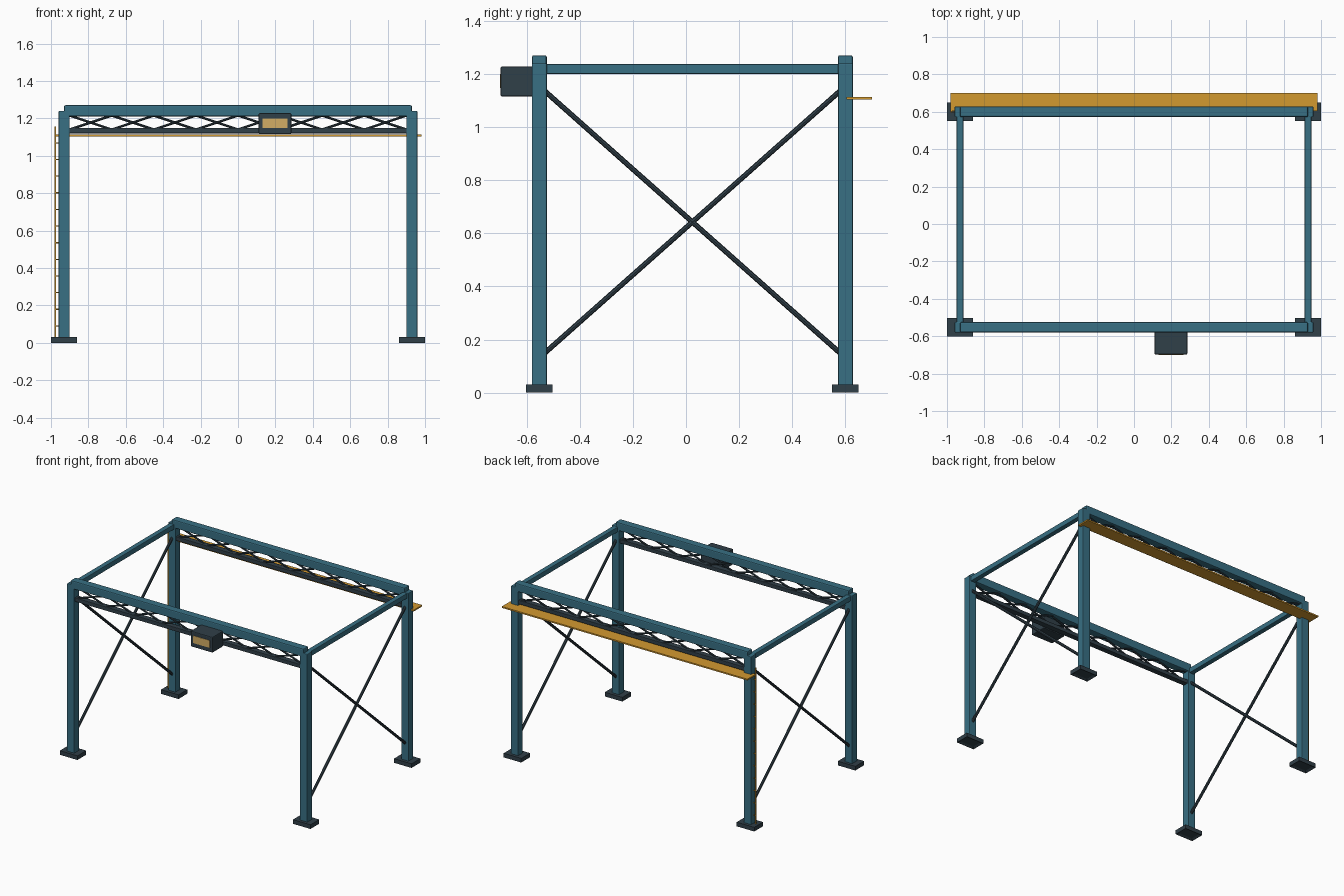
import bpy, bmesh
from mathutils import Vector

if "Cube" in bpy.data.objects:
    bpy.data.objects.remove(bpy.data.objects["Cube"])


def material(name, rgb):
    m = bpy.data.materials.new(name)
    m.diffuse_color = (*rgb, 1)
    m.use_nodes = True
    m.node_tree.nodes["Principled BSDF"].inputs["Base Color"].default_value = m.diffuse_color
    return m


TEAL = material("teal_paint", (0.04, 0.16, 0.23))
DARK = material("dark_steel", (0.03, 0.05, 0.065))
GOLD = material("safety_orange", (0.65, 0.32, 0.03))
TAN = material("panel_tan", (0.65, 0.42, 0.13))


def finish(name, bm, mat, bevel=0):
    me = bpy.data.meshes.new(name)
    bm.to_mesh(me)
    bm.free()
    ob = bpy.data.objects.new(name, me)
    bpy.context.collection.objects.link(ob)
    me.materials.append(mat)
    if bevel:
        mod = ob.modifiers.new("edge_bevel", "BEVEL")
        mod.width, mod.segments = bevel, 2
    return ob


def add_box(bm, lo, hi):
    lo, hi = Vector(lo), Vector(hi)
    vs = bmesh.ops.create_cube(bm, size=1)["verts"]
    bmesh.ops.scale(bm, vec=hi - lo, verts=vs)
    bmesh.ops.translate(bm, vec=(lo + hi) / 2, verts=vs)
    return vs


def box(name, lo, hi, mat, bevel=0):
    bm = bmesh.new()
    add_box(bm, lo, hi)
    return finish(name, bm, mat, bevel)


def add_rod(bm, a, b, r, sides=8):
    a, b = Vector(a), Vector(b)
    d = b - a
    vs = bmesh.ops.create_cone(bm, cap_ends=True, segments=sides, radius1=r,
                               radius2=r, depth=d.length)["verts"]
    rot = d.to_track_quat("Z", "Y").to_matrix()
    bmesh.ops.rotate(bm, matrix=rot, verts=vs)
    bmesh.ops.translate(bm, vec=(a + b) / 2, verts=vs)


CX = 0.93
ROWS = {"front": -0.552, "back": 0.6}
SIDES = {"left": -1, "right": 1}

for row, y in ROWS.items():
    for side, s in SIDES.items():
        x = s * CX
        # columns
        box(f"{row}_{side}_column", (x - 0.029, y - 0.028, 0.02),
            (x + 0.029, y + 0.028, 1.24), TEAL, 0.004)
        # base plates with a shallow recess underneath
        bm = bmesh.new()
        add_box(bm, (x - 0.07, y - 0.05, 0), (x + 0.07, y + 0.05, 0.03))
        bm.faces.ensure_lookup_table()
        bottom = min(bm.faces, key=lambda f: f.calc_center_median().z)
        bmesh.ops.inset_region(bm, faces=[bottom], thickness=0.022)
        bmesh.ops.translate(bm, vec=(0, 0, 0.008), verts=bottom.verts)
        finish(f"{row}_{side}_foot", bm, DARK)

    # top beam
    box(f"{row}_top_beam", (-CX, y - 0.028, 1.21), (CX, y + 0.028, 1.27), TEAL, 0.007)
    # lower truss chord
    box(f"{row}_truss_chord", (-0.905, y - 0.02, 1.12), (0.905, y + 0.02, 1.148), DARK, 0.003)
    # crossed truss lattice
    bm = bmesh.new()
    n, step = 8, 1.8 / 8
    for i in range(n):
        x0 = -0.9 + i * step
        for z0, z1, off in ((1.14, 1.215, -0.006), (1.215, 1.14, 0.006)):
            add_rod(bm, (x0, y + off, z0), (x0 + step, y + off, z1), 0.0065)
    finish(f"{row}_truss_lattice", bm, DARK)

for side, s in SIDES.items():
    x = s * CX
    # side beams
    box(f"{side}_side_beam", (x - 0.018, ROWS["front"], 1.2),
        (x + 0.018, ROWS["back"], 1.237), TEAL, 0.004)
    # crossed side braces
    bm = bmesh.new()
    add_rod(bm, (x, -0.54, 0.142), (x, 0.588, 1.143), 0.01)
    add_rod(bm, (x, -0.54, 1.143), (x, 0.588, 0.142), 0.01)
    finish(f"{side}_cross_brace", bm, DARK)

# rear walkway
box("walkway", (-0.98, 0.605, 1.103), (0.98, 0.7, 1.113), GOLD)

# control box and its front panel
box("control_box", (0.11, -0.698, 1.115), (0.285, -0.575, 1.228), DARK, 0.006)
box("control_panel", (0.132, -0.701, 1.147), (0.264, -0.69, 1.2), TAN)

# access ladder on the back left column
bm = bmesh.new()
for x in (-0.978, -0.925):
    add_box(bm, (x - 0.004, 0.596, 0.03), (x + 0.004, 0.604, 1.155))
for i in range(12):
    z = 0.09 + i * 0.089
    add_rod(bm, (-0.978, 0.6, z), (-0.925, 0.6, z), 0.003, 6)
finish("ladder", bm, GOLD)
